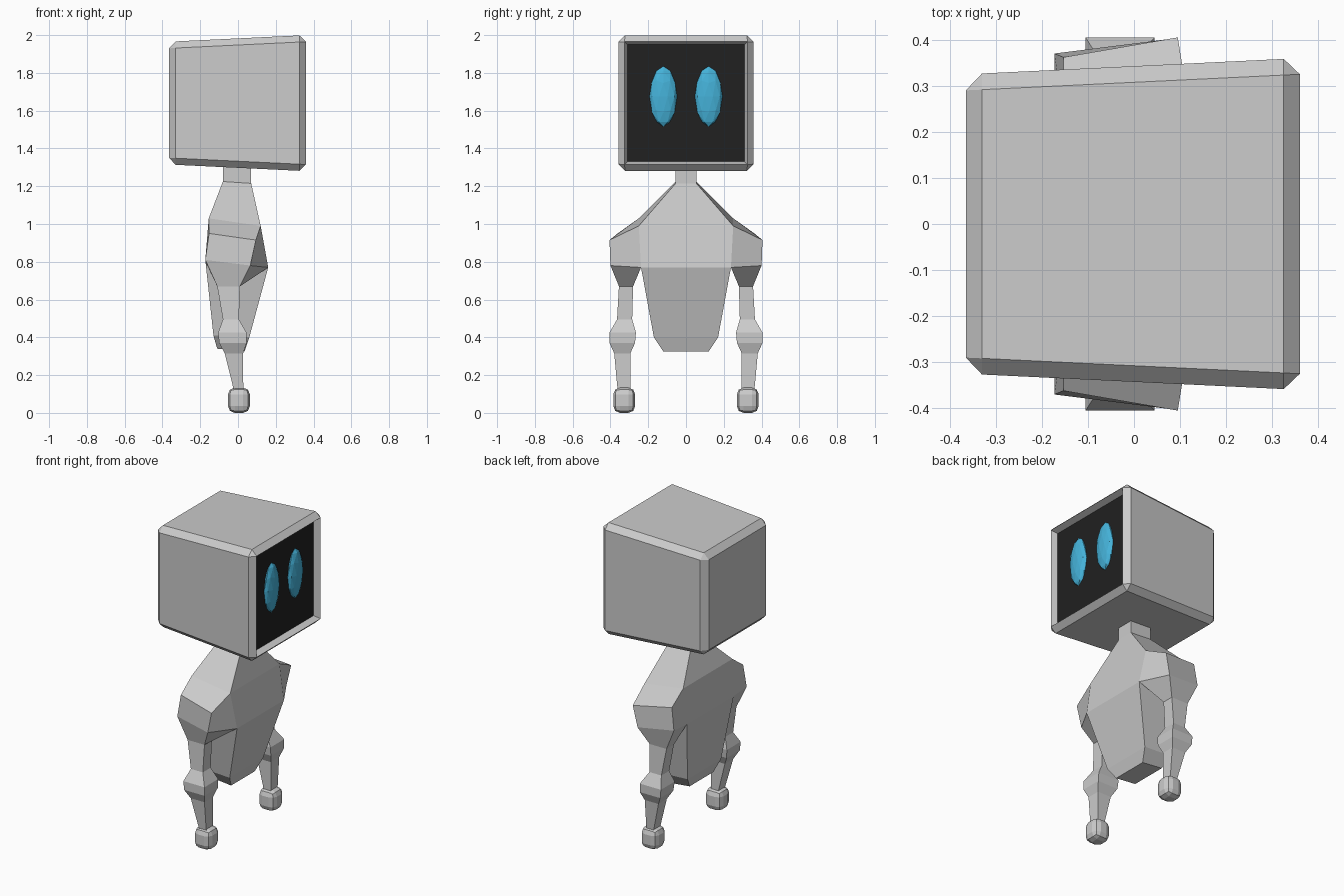
import bpy, bmesh
from mathutils import Matrix, Vector

if "Cube" in bpy.data.objects:
    bpy.data.objects.remove(bpy.data.objects["Cube"])


def finish(bm, name, color=None, mirror=False):
    bmesh.ops.recalc_face_normals(bm, faces=bm.faces[:])
    me = bpy.data.meshes.new(name)
    bm.to_mesh(me)
    bm.free()
    ob = bpy.data.objects.new(name, me)
    bpy.context.collection.objects.link(ob)
    if color:
        mat = bpy.data.materials.new(name + "_paint")
        mat.diffuse_color = color
        mat.use_nodes = True
        mat.node_tree.nodes["Principled BSDF"].inputs["Base Color"].default_value = mat.diffuse_color
        me.materials.append(mat)
    if mirror:
        mod = ob.modifiers.new("mirror", 'MIRROR')
        mod.use_axis = (False, True, False)
        mod.merge_threshold = 0.0005
    return ob


# Head: chamfered box that widens toward the face (+x), with a recessed front
bm = bmesh.new()
bmesh.ops.create_cube(bm, size=2)
for v in bm.verts:
    front = v.co.x > 0
    half = 0.36 if front else 0.325
    v.co = (0.36 if front else -0.365, v.co.y * half, 1.64 + v.co.z * half)
bmesh.ops.bevel(bm, geom=bm.edges[:], offset=0.035, segments=1, affect='EDGES')
face = max(bm.faces, key=lambda f: f.calc_center_median().x)
bmesh.ops.inset_individual(bm, faces=[face], thickness=0.021)
for v in face.verts:
    v.co.x = 0.32
corners = [v.co.copy() for v in face.verts]
bmesh.ops.delete(bm, geom=[face], context='FACES_ONLY')
finish(bm, "head")

# Screen: dark panel closing the recess
bm = bmesh.new()
f = bm.faces.new([bm.verts.new(c) for c in corners])
f.normal_update()
if f.normal.x < 0:
    f.normal_flip()
me = bpy.data.meshes.new("screen")
bm.to_mesh(me)
bm.free()
screen = bpy.data.objects.new("screen", me)
bpy.context.collection.objects.link(screen)
mat = bpy.data.materials.new("screen_paint")
mat.diffuse_color = (0.015, 0.015, 0.015, 1)
mat.use_nodes = True
mat.node_tree.nodes["Principled BSDF"].inputs["Base Color"].default_value = mat.diffuse_color
me.materials.append(mat)

# Eyes: faceted flattened ovals
bm = bmesh.new()
bmesh.ops.create_icosphere(bm, subdivisions=2, radius=1,
                           matrix=Matrix.Translation((0.32, 0.12, 1.675)) @ Matrix.Diagonal((0.03, 0.073, 0.16, 1)))
finish(bm, "eyes", (0.06, 0.45, 0.7, 1), mirror=True)

# Body: half of the neck, torso, shoulder and arm, mirrored across y
bm = bmesh.new()
V = lambda *c: bm.verts.new(c)
quad = lambda *vs: bm.faces.new(vs)

# Torso rings: back (x, z), front (x, z), half width
torso = [
    ((-0.08, 1.33), (0.07, 1.33), 0.055),
    ((-0.08, 1.225), (0.07, 1.215), 0.055),
    ((-0.155, 1.03), (0.12, 0.99), 0.25),
    ((-0.172, 0.80), (0.16, 0.77), 0.238),
    ((-0.13, 0.41), (0.06, 0.40), 0.17),
    ((-0.11, 0.34), (0.035, 0.325), 0.12),
]
rings = []
for (bx, bz), (fx, fz), w in torso:
    rings.append([V(bx, 0, bz), V(bx, w, bz), V(fx, w, fz), V(fx, 0, fz)])
for i in range(len(rings) - 1):
    for j in range(3):
        if not (i == 2 and j == 1):          # shoulder opening
            a, b = rings[i], rings[i + 1]
            quad(a[j], a[j + 1], b[j + 1], b[j])
quad(*rings[0])
quad(*rings[-1])

# Shoulder
tb, tf = rings[2][1:3]
ub, uf = rings[3][1:3]
otb, otf = V(-0.153, 0.362, 0.95), V(0.095, 0.405, 0.915)
obb, obf = V(-0.173, 0.37, 0.81), V(0.065, 0.40, 0.78)
quad(tb, tf, otf, otb)
quad(tf, uf, obf, otf)
quad(tb, otb, obb, ub)
quad(otb, otf, obf, obb)

# Arm rings: x back, x front, y inner, y outer, z
arm = [
    (-0.11, 0.01, 0.28, 0.355, 0.67),
    (-0.08, 0.005, 0.285, 0.365, 0.495),
    (-0.105, 0.045, 0.265, 0.405, 0.425),
    (-0.10, 0.045, 0.27, 0.405, 0.37),
    (-0.07, 0.027, 0.295, 0.38, 0.315),
    (-0.022, 0.028, 0.295, 0.362, 0.12),
]
prev = [ub, uf, obf, obb]
for xb, xf, yi, yo, z in arm:
    cur = [V(xb, yi, z), V(xf, yi, z), V(xf, yo, z), V(xb, yo, z)]
    for j in range(4):
        k = (j + 1) % 4
        quad(prev[j], prev[k], cur[k], cur[j])
    prev = cur
quad(*prev)
finish(bm, "body_and_arms", mirror=True)

# Hands: rounded faceted knobs
bm = bmesh.new()
bmesh.ops.create_cube(bm, size=1,
                      matrix=Matrix.Translation((0.005, 0.327, 0.067)) @ Matrix.Diagonal((0.116, 0.116, 0.134, 1)))
bmesh.ops.bevel(bm, geom=bm.edges[:], offset=0.036, segments=2, profile=0.5, affect='EDGES')
finish(bm, "hands", mirror=True)
